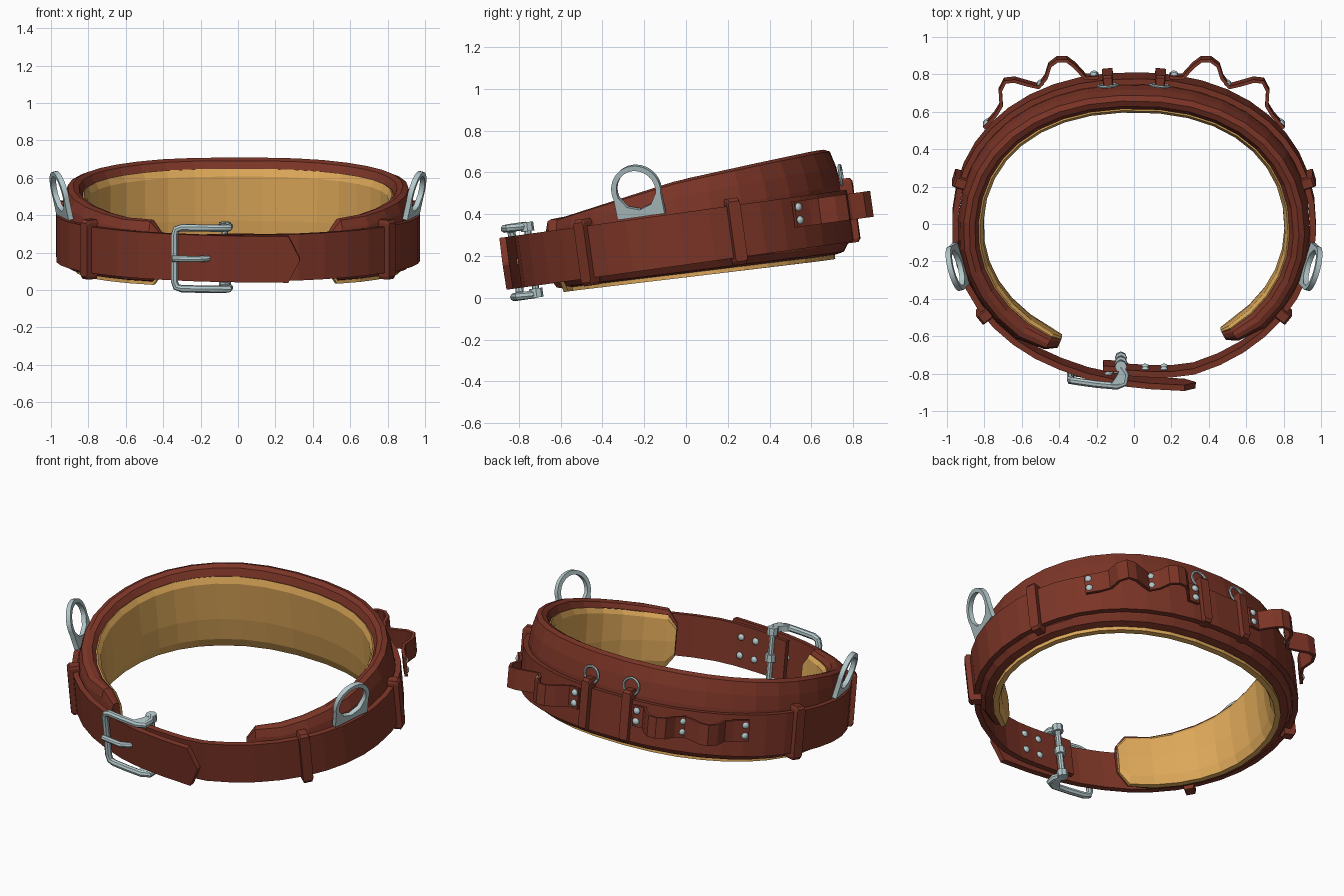
import bpy, bmesh, math
from mathutils import Vector, Matrix

if "Cube" in bpy.data.objects:
    bpy.data.objects.remove(bpy.data.objects["Cube"])

# Everything is built level, then tilted so the back rides higher
TILT = Matrix.Translation((0, 0, .284)) @ Matrix.Rotation(math.radians(7.9), 4, 'X')


def material(name, c):
    m = bpy.data.materials.new(name)
    m.diffuse_color = (*c, 1)
    m.use_nodes = True
    m.node_tree.nodes["Principled BSDF"].inputs["Base Color"].default_value = m.diffuse_color
    return m


LEATHER = material("leather", (.20, .035, .02))
LINING = material("lining", (.72, .39, .10))
METAL = material("metal", (.46, .58, .60))


def add(name, bm, mat, smooth=False):
    bmesh.ops.recalc_face_normals(bm, faces=bm.faces)
    me = bpy.data.meshes.new(name)
    bm.to_mesh(me)
    bm.free()
    me.materials.append(mat)
    o = bpy.data.objects.new(name, me)
    bpy.context.collection.objects.link(o)
    o.matrix_world = TILT
    if smooth:
        bpy.context.view_layer.objects.active = o
        bpy.ops.object.select_all(action='DESELECT')
        o.select_set(True)
        bpy.ops.object.shade_smooth_by_angle(angle=math.radians(40))
    return o


def loft(name, rings, mat, loop=False, smooth=False):
    """Skin a list of equal-sized closed rings; cap the ends unless looped."""
    bm = bmesh.new()
    vs = [[bm.verts.new(p) for p in r] for r in rings]
    n = len(vs[0])
    for a, b in zip(vs, vs[1:] + vs[:1] if loop else vs[1:]):
        for i in range(n):
            j = (i + 1) % n
            bm.faces.new((a[i], a[j], b[j], b[i]))
    if not loop:
        bm.faces.new(vs[0])
        bm.faces.new(vs[-1])
    return add(name, bm, mat, smooth)


def outline(t):
    """Belt outline in plan: t = 0 is the front, growing towards +x."""
    s, c = math.sin(t), -math.cos(t)
    e = 2 / 2.2 if c > 0 else 1
    return Vector((.972 * math.copysign(abs(s) ** e, s), -.02 + .82 * math.copysign(abs(c) ** e, c), 0))


def frame(t):
    p = outline(t)
    tan = (outline(t + .02) - outline(t - .02)).normalized()
    return p, tan, Vector((tan.y, -tan.x, 0))


def inset(t, d, z):
    p, tan, out = frame(t)
    return p - out * d + Vector((0, 0, z))


def angle_at_x(x):
    """Outline angle on the back half for a given x."""
    return math.pi - math.asin(abs(x / .972) ** 1.1) * (1 if x > 0 else -1)


def ribbon(name, pts, zc, h, th, mat, scale=None):
    """Flat band along plan points; scale changes the height per point."""
    pts = [Vector((x, y, 0)) for x, y in pts]
    rings = []
    for i, p in enumerate(pts):
        tan = (pts[min(i + 1, len(pts) - 1)] - pts[max(i - 1, 0)]).normalized()
        o = Vector((tan.y, -tan.x, 0)) * th / 2
        k = h / 2 * (scale[i] if scale else 1)
        rings.append([p + o * a + Vector((0, 0, zc + k * b)) for a, b in ((-1, -1), (1, -1), (1, 1), (-1, 1))])
    return loft(name, rings, mat)


def tube(name, pts, r, n=8, loop=False):
    pts = [Vector(p) for p in pts]
    m, rings, u = len(pts), [], None
    for i, p in enumerate(pts):
        a = pts[(i - 1) % m] if loop or i else p
        b = pts[(i + 1) % m] if loop or i < m - 1 else p
        d = (b - a).normalized()
        u = u or d.orthogonal()
        u = (u - d * u.dot(d)).normalized()
        v = d.cross(u)
        rings.append([p + (u * math.cos(k * math.tau / n) + v * math.sin(k * math.tau / n)) * r for k in range(n)])
    return loft(name, rings, METAL, loop, True)


def rivet(name, p, out):
    bm = bmesh.new()
    bmesh.ops.create_uvsphere(bm, u_segments=10, v_segments=6, radius=.021)
    rot = out.to_track_quat('Z', 'Y').to_matrix().to_4x4()
    bm.transform(Matrix.Translation(p) @ rot @ Matrix.Diagonal((1, 1, .7, 1)))
    add(name, bm, METAL, True)


def lerp(table, y):
    for (a, u), (b, v) in zip(table, table[1:]):
        if y <= b:
            return u + (v - u) * max(0, (y - a) / (b - a))
    return table[-1][1]


# Padded back support: leather shell and lining, thinning towards the open front
TOP = [(-.65, .18), (-.3, .235), (0, .28), (.4, .308), (.75, .33)]
BOT = [(-.65, -.155), (0, -.165), (.75, -.175)]
t0, t1, N = .59, math.tau - .48, 28
ts = [t0, t0 + .07] + [t0 + .07 + (t1 - t0 - .14) * i / N for i in range(1, N)] + [t1 - .07, t1]
SHELL = [(.03, .45), (.04, .72), (.06, .96), (.09, 1), (.12, .96), (.14, .84),
         (.14, 0), (.13, -.94), (.10, -1), (.06, -.95), (.035, -.75)]
PAD = [(.128, .8), (.148, .84), (.165, .72), (.168, 0), (.158, -.8), (.138, -1.12), (.105, -1.12), (.105, -.9)]
for name, sec, mat in (("back_pad_shell", SHELL, LEATHER), ("back_pad_lining", PAD, LINING)):
    rings = []
    for i, t in enumerate(ts):
        e = min(i, len(ts) - 1 - i)
        k, thin = (.55, .5) if e == 0 else (1, .75) if e == 1 else (1, 1)
        y = outline(t).y
        rings.append([inset(t, .155 - (.155 - d) * thin, f * k * (lerp(TOP, y) if f > 0 else -lerp(BOT, y)))
                      for d, f in sec])
    loft(name, rings, mat)

# Main strap: starts behind the buckle bar, runs round the back, ends in a pointed tip in front
pts = [(-.07, -.785), (.1, -.795), (.2, -.795)]
a0, a1 = .34, math.tau - .42
pts += [inset(a0 + (a1 - a0) * i / 36, .014, 0)[:2] for i in range(37)]
pts += [(-.25, -.805), (-.1, -.838), (.08, -.858), (.27, -.868), (.33, -.87)]
ribbon("strap", pts, 0, .25, .032, LEATHER, [1] * (len(pts) - 1) + [.06])
ribbon("strap_buckle_fold", [(-.165, -.765), (-.06, -.77)], 0, .24, .03, LEATHER)


# Keeper bands wrapped across the strap
def keeper(name, t, w, zc, h, d0, d1):
    p, tan, out = frame(t)
    rings = []
    for f, k in ((-1, .9), (-.8, 1), (.8, 1), (1, .9)):
        q = p + tan * f * w / 2
        rings.append([q - out * d + Vector((0, 0, zc + b * k * h / 2)) for d, b in
                      ((d1, -1), (d0 + .012, -1), (d0, -.9), (d0, .9), (d0 + .012, 1), (d1, 1))])
    loft(name, rings, LEATHER)


for side, s in (("right", 1), ("left", -1)):
    keeper("front_keeper_" + side, s * .97, .06, 0, .32, -.03, .04)
    keeper("side_keeper_" + side, s * 1.86, .06, 0, .32, -.03, .04)
    tb = angle_at_x(s * .14)
    keeper("back_keeper_" + side, tb, .055, .025, .31, -.03, .04)

    # Small ring hanging from each back keeper
    p, tan, out = frame(tb)
    tube("back_ring_" + side, [p - out * .02 + tan * .05 * math.cos(a) + Vector((0, 0, .195 + .05 * math.sin(a)))
         for a in (k * math.tau / 16 for k in range(16))], .008, 6, True)

    # Tool loops riveted on the back
    loop = [(.19, .805), (.26, .80), (.32, .865), (.36, .895), (.41, .895), (.45, .865), (.47, .80), (.51, .75),
            (.57, .765), (.64, .785), (.69, .78), (.715, .73), (.71, .65), (.74, .60), (.80, .53)]
    ribbon("tool_loops_" + side, [(s * x, y) for x, y in loop], .042, .125, .018, LEATHER)
    for j, (x, y) in enumerate(((.215, .815), (.50, .767), (.79, .552))):
        p, tan, out = frame(angle_at_x(s * x))
        for z in (.012, .075):
            rivet(f"tool_rivet_{side}_{j}", Vector((s * x, y, z)), out)

    # D-ring leaning outwards at the hip
    p, tan, out = frame(s * 1.33)
    arc = [math.radians(-15 + 210 * k / 20) for k in range(21)]
    outer = [(.122 * math.cos(a), .122 * math.sin(a)) for a in arc] + [(-.118, -.13), (0, -.13), (.118, -.13)]
    inner = [(.097 * math.cos(a), .097 * math.sin(a)) for a in arc] + [(-.06, -.076), (0, -.096), (.06, -.076)]
    up = (Vector((0, 0, 1)) + out * .22).normalized()
    nrm = tan.cross(up).normalized() * .014
    base = p + out * .004 + tan * s * .015 + Vector((0, 0, .262))
    rings = []
    for (a, b), (c, d) in zip(outer, inner):
        o, i = base + tan * a + up * b, base + tan * c + up * d
        rings.append([o + nrm, o - nrm, i - nrm, i + nrm])
    loft("hip_ring_" + side, rings, METAL, True, True)

# Buckle frame: rounded open rectangle whose arms hook back to the bar
arm = [(-.07, -.75, .165), (-.045, -.79, .165), (-.05, -.835, .165), (-.09, -.852, .165), (-.2, -.842, .165),
       (-.30, -.828, .165), (-.33, -.824, .155), (-.34, -.822, .125)]
tube("buckle_frame", arm + [(x, y, -z) for x, y, z in reversed(arm)], .02)

# Flared ends of the buckle arms
for where, z in (("top", .165), ("bottom", -.165)):
    flare = [(-.07, -.75), (-.04, -.79), (-.045, -.845), (-.13, -.85), (-.095, -.80)]
    loft("buckle_flare_" + where, [[(x, y, z + d) for x, y in flare] for d in (-.016, .016)], METAL)

# Buckle bar with collars, and prong
BAR = Vector((-.07, -.745, 0))
tube("buckle_bar", [BAR + Vector((0, 0, z)) for z in (-.175, .175)], .017)
for i, z in enumerate((-.16, 0, .16)):
    tube(f"bar_collar_{i}", [BAR + Vector((0, 0, z + d)) for d in (-.022, .022)], .032)
tube("buckle_prong", [(-.07, -.755, 0), (-.12, -.79, 0), (-.17, -.845, 0), (-.22, -.862, 0), (-.352, -.845, 0)], .017)

# Rivets holding the strap fold
for x in (.06, .16):
    for z in (-.055, .055):
        rivet("fold_rivet", Vector((x, -.776, z)), Vector((0, 1, 0)))
